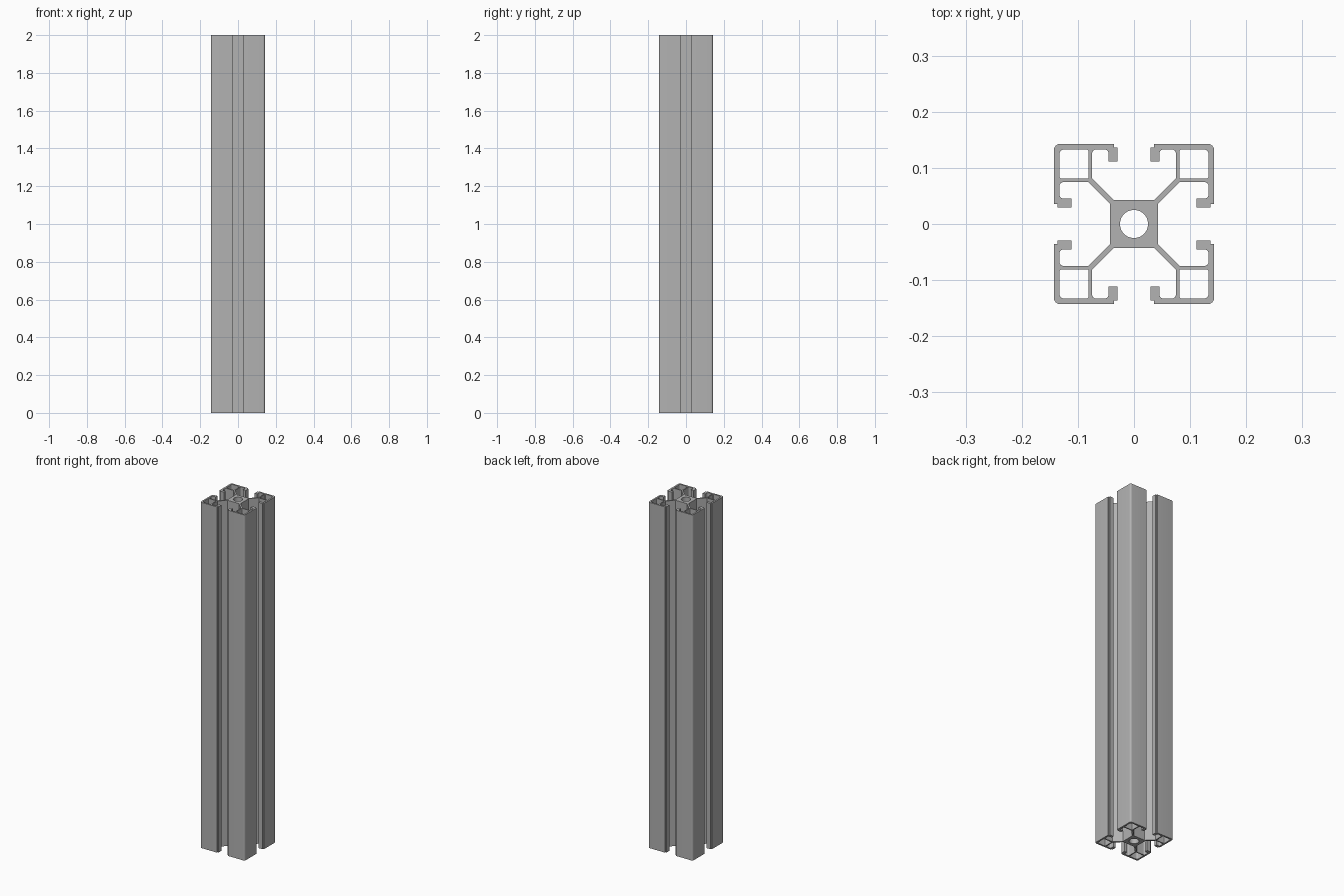
import bpy
from math import cos, sin, pi
from mathutils import Vector, Matrix

if "Cube" in bpy.data.objects:
    bpy.data.objects.remove(bpy.data.objects["Cube"])

LENGTH = 2.0
HALF = 0.1425    # outer half width
INNER = 0.133    # inside face of the outer skin
WEB = 0.075      # slot face of the corner box
BOX = 0.081      # inside face of the corner box
CORE = 0.0425    # half width of the solid core
ARC = 6          # segments per rounded corner

aluminium = bpy.data.materials.new("aluminium_grey")
aluminium.use_nodes = True
grey = (0.445, 0.445, 0.445, 1)
aluminium.diffuse_color = grey
aluminium.node_tree.nodes["Principled BSDF"].inputs["Base Color"].default_value = grey


def rounded(corners):
    """Closed outline from (x, y, radius) corners, right-angled ones filleted."""
    out = []
    for i, (x, y, r) in enumerate(corners):
        p = Vector((x, y))
        if r == 0:
            out.append(p)
            continue
        a = (Vector(corners[i - 1][:2]) - p).normalized()
        b = (Vector(corners[(i + 1) % len(corners)][:2]) - p).normalized()
        centre = p + (a + b) * r
        for k in range(ARC + 1):
            t = pi / 2 * k / ARC
            out.append(centre - (b * cos(t) + a * sin(t)) * r)
    return out


def add_outline(curve, points):
    spline = curve.splines.new("POLY")
    spline.points.add(len(points) - 1)
    for sp, p in zip(spline.points, points):
        sp.co = (p.x, p.y, 0, 1)
    spline.use_cyclic_u = True


# Half of one corner: diagonal web, slot cavity, lip, outer skin
half = [
    (0.036, CORE, 0), (WEB, 0.0815, 0), (WEB, INNER, 0.008),
    (0.045, INNER, 0.008), (0.045, 0.111, 0), (0.029, 0.111, 0),
    (0.029, 0.136, 0), (0.036, 0.136, 0), (0.036, HALF, 0),
]
quadrant = half + [(HALF, HALF, 0.01)] + [(y, x, r) for x, y, r in reversed(half)]
box_hole = [(BOX, BOX, 0.003), (BOX, INNER, 0.004),
            (INNER, INNER, 0.009), (INNER, BOX, 0.004)]

section = bpy.data.curves.new("slotted_extrusion", "CURVE")
section.dimensions = "2D"
section.fill_mode = "BOTH"
section.extrude = LENGTH / 2

# Outer outline and the four corner box holes, by quarter turns
outline = []
for turn in range(4):
    rot = Matrix.Rotation(-pi / 2 * turn, 2)
    for x, y, r in quadrant:
        p = rot @ Vector((x, y))
        outline.append((p.x, p.y, r))
    add_outline(section, [rot @ p for p in rounded(box_hole)])
add_outline(section, rounded(outline))

# Centre bore
add_outline(section, [Vector((cos(a), sin(a))) * 0.025
                      for a in (2 * pi * k / 40 for k in range(40))])

# Turn the extruded section into a clean mesh
extrusion = bpy.data.objects.new("slotted_extrusion", section)
bpy.context.collection.objects.link(extrusion)
extrusion.location.z = LENGTH / 2
bpy.ops.object.select_all(action="DESELECT")
extrusion.select_set(True)
bpy.context.view_layer.objects.active = extrusion
bpy.ops.object.convert(target="MESH")
extrusion = bpy.context.object
extrusion.name = "slotted_extrusion"
bpy.ops.object.mode_set(mode="EDIT")
bpy.ops.mesh.select_all(action="SELECT")
bpy.ops.mesh.remove_doubles(threshold=0.00005)
bpy.ops.mesh.normals_make_consistent(inside=False)
bpy.ops.object.mode_set(mode="OBJECT")
extrusion.data.materials.clear()
extrusion.data.materials.append(aluminium)
bpy.ops.object.shade_smooth_by_angle(angle=pi / 6)
